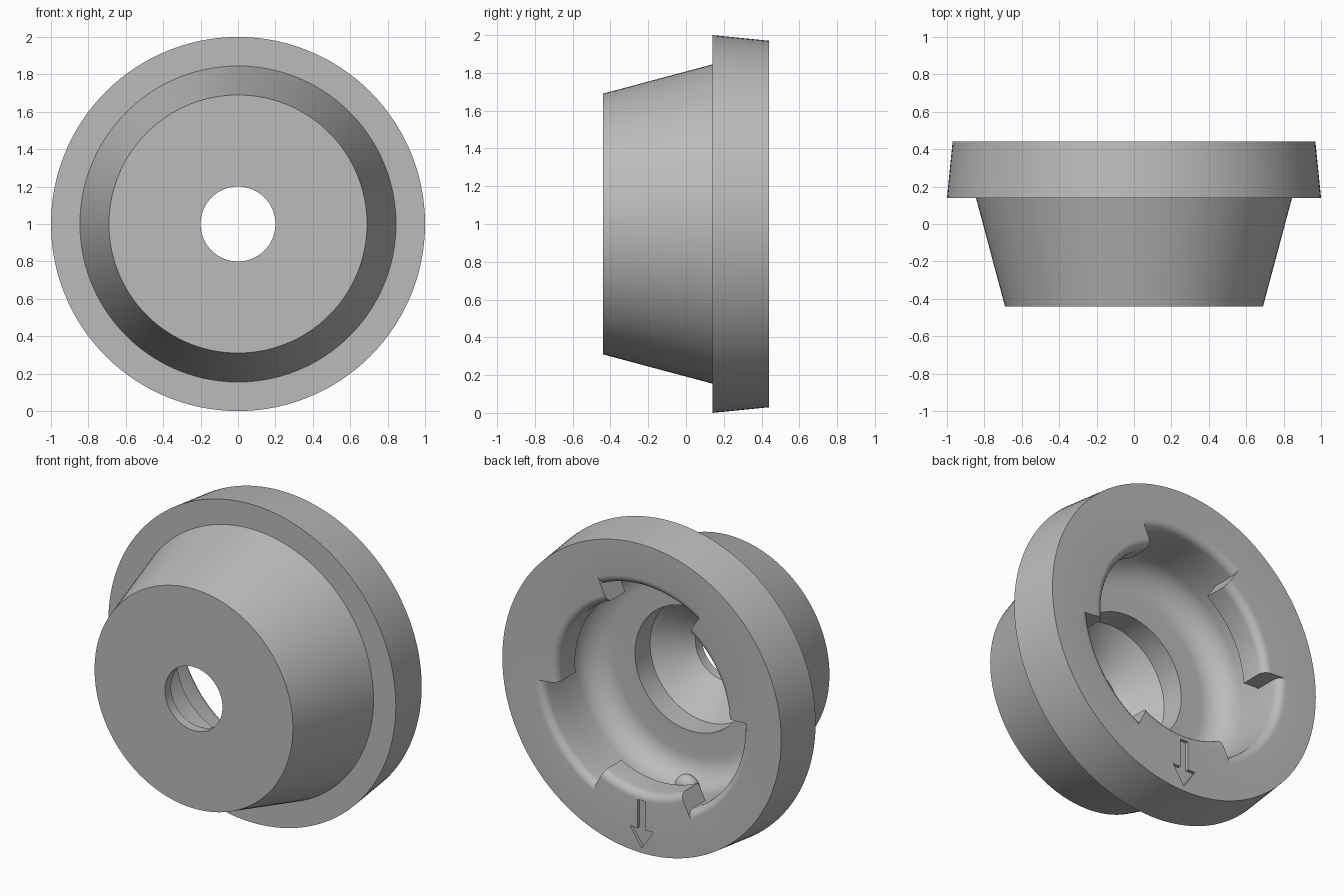
import bpy, bmesh, math
from mathutils import Matrix

if "Cube" in bpy.data.objects:
    bpy.data.objects.remove(bpy.data.objects["Cube"], do_unlink=True)

grey = bpy.data.materials.new("plain grey")
grey.use_nodes = True
COLOUR = (0.5, 0.5, 0.5, 1)
grey.diffuse_color = COLOUR
grey.node_tree.nodes["Principled BSDF"].inputs["Base Color"].default_value = COLOUR

STEP = 3                                        # degrees per segment
TABS = [(-6, 66), (123, 177), (243, 297)]       # locking tabs, start and end angle
BACK, FRONT, FLOOR = 0.44, -0.44, -0.05
TAB_R, NOTCH_R, LIP = 0.59, 0.70, 0.05


def make_object(name, bm):
    mesh = bpy.data.meshes.new(name)
    bmesh.ops.recalc_face_normals(bm, faces=bm.faces)
    bm.to_mesh(mesh)
    bm.free()
    mesh.materials.append(grey)
    obj = bpy.data.objects.new(name, mesh)
    bpy.context.collection.objects.link(obj)
    return obj


def arc(cr, cy, radius, start, end, n):
    """Points (radius, depth) on a fillet."""
    angles = [math.radians(start + (end - start) * i / n) for i in range(n + 1)]
    return [(cr + radius * math.cos(a), cy + radius * math.sin(a)) for a in angles]


def section(mouth):
    """Closed cross-section with the given mouth radius."""
    outside = [(0.20, FRONT), (0.69, FRONT), (0.845, 0.14), (1.0, 0.14), (0.97, BACK)]
    lip = arc(mouth + LIP, BACK - LIP, LIP, 90, 180, 6)
    undercut = [(mouth, 0.26), (NOTCH_R, 0.26)]
    bowl = arc(NOTCH_R - 0.16, FLOOR + 0.16, 0.16, 0, -90, 10)
    bore = [(0.39, FLOOR), (0.39, -0.20), (0.20, -0.38)]
    return outside + lip + undercut + bowl + bore


# Body: spun section that switches between tab and notch, doubled at each switch
columns = []
for start, end in TABS:
    columns += [(a, TAB_R) for a in range(start, end + 1, STEP)]
    following = min((s + 360 * k for s, _ in TABS for k in (0, 1) if s + 360 * k > end))
    columns += [(a, NOTCH_R) for a in range(end, following + 1, STEP)]

bm = bmesh.new()
rings = []
for angle, mouth in columns:
    c, s = math.cos(math.radians(angle)), math.sin(math.radians(angle))
    rings.append([bm.verts.new((r * c, y, 1 + r * s)) for r, y in section(mouth)])
for i, ring in enumerate(rings):
    after = rings[(i + 1) % len(rings)]
    for j in range(len(ring)):
        k = (j + 1) % len(ring)
        bm.faces.new((ring[j], ring[k], after[k], after[j]))
bmesh.ops.remove_doubles(bm, verts=bm.verts, dist=1e-5)
bmesh.ops.dissolve_degenerate(bm, edges=bm.edges, dist=1e-5)
body = make_object("bayonet_cap_body", bm)

# Engraved arrow on the rim
half = [(0.028, 0.36), (0.028, 0.18), (0.08, 0.18)]
outline = half + [(0, 0.06)] + [(-x, z) for x, z in reversed(half)]
bm = bmesh.new()
face = bm.faces.new([bm.verts.new((x, BACK - 0.02, z)) for x, z in outline])
extruded = bmesh.ops.extrude_face_region(bm, geom=[face])["geom"]
bmesh.ops.translate(bm, vec=(0, 0.1, 0),
                    verts=[v for v in extruded if isinstance(v, bmesh.types.BMVert)])
cutter = make_object("arrow_cutter", bm)
cutter.hide_render = True
cut = body.modifiers.new("arrow", 'BOOLEAN')
cut.operation = 'DIFFERENCE'
cut.solver = 'EXACT'
cut.object = cutter
bpy.context.view_layer.objects.active = body
bpy.ops.object.modifier_apply(modifier=cut.name)
bpy.data.objects.remove(cutter, do_unlink=True)

# Rounded stop below the lowest tab
bm = bmesh.new()
bmesh.ops.create_uvsphere(bm, u_segments=24, v_segments=12, radius=1)
turn = math.radians(257)
bm.transform(Matrix.Translation((0.64 * math.cos(turn), 0.19, 1 + 0.64 * math.sin(turn)))
             @ Matrix.Rotation(-turn, 4, 'Y') @ Matrix.Diagonal((0.09, 0.06, 0.08, 1)))
stop = make_object("rotation_stop", bm)

for obj in (body, stop):
    bpy.ops.object.select_all(action='DESELECT')
    obj.select_set(True)
    bpy.context.view_layer.objects.active = obj
    bpy.ops.object.shade_smooth_by_angle(angle=math.radians(30))
